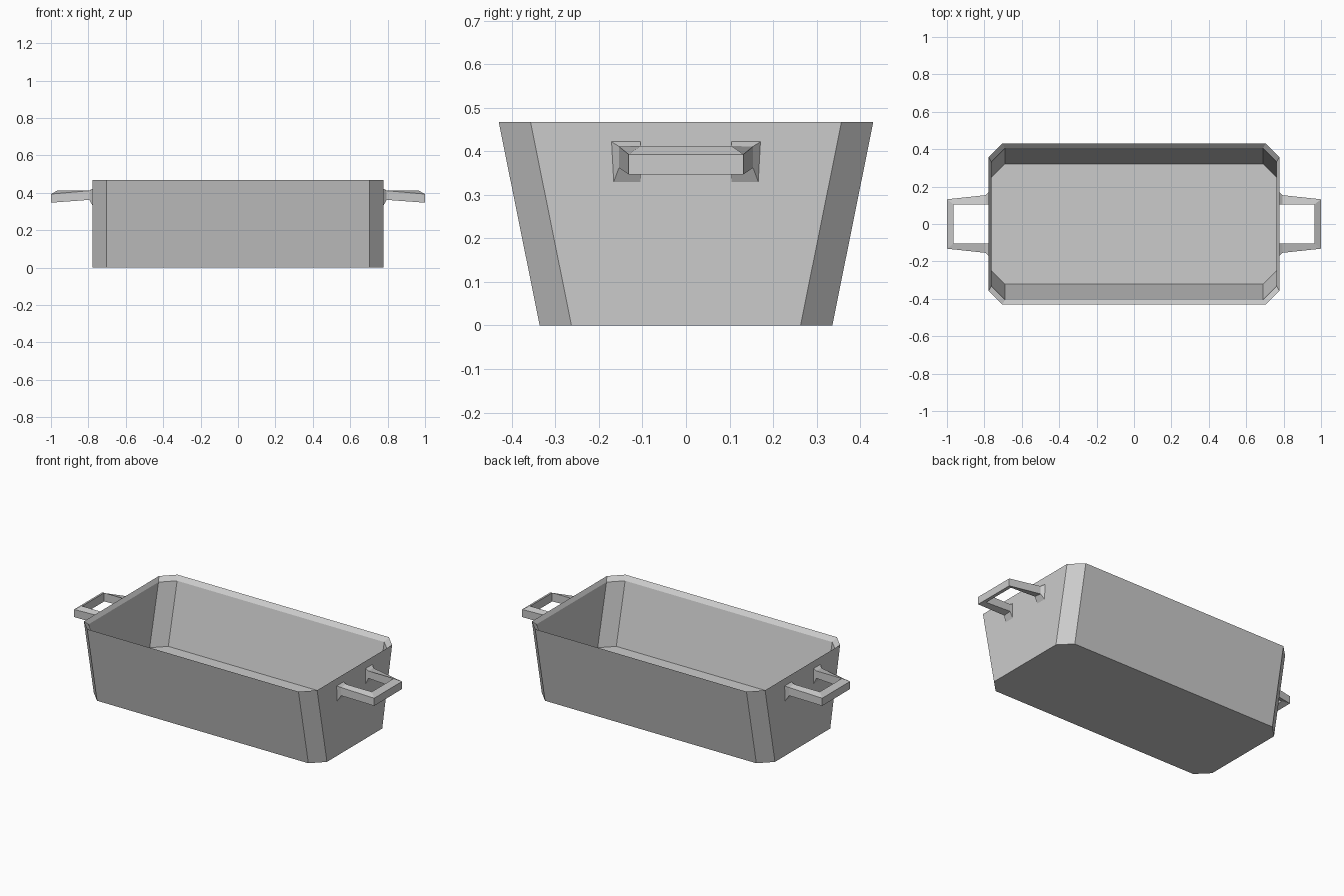
import bpy
import bmesh

if "Cube" in bpy.data.objects:
    bpy.data.objects.remove(bpy.data.objects["Cube"])


def loft(name, rings):
    """Join equal rings of points with quads and cap both ends."""
    n = len(rings[0])
    bm = bmesh.new()
    loops = [[bm.verts.new(p) for p in ring] for ring in rings]
    bm.faces.new(loops[0])
    bm.faces.new(loops[-1])
    for a, b in zip(loops, loops[1:]):
        for i in range(n):
            j = (i + 1) % n
            bm.faces.new((a[i], a[j], b[j], b[i]))
    bmesh.ops.recalc_face_normals(bm, faces=bm.faces)
    mesh = bpy.data.meshes.new(name)
    bm.to_mesh(mesh)
    bm.free()
    obj = bpy.data.objects.new(name, mesh)
    bpy.context.collection.objects.link(obj)
    return obj


def octagon(x, y, z, c=0.073):
    """Rectangle with chamfered corners."""
    return [(x, -y + c, z), (x, y - c, z), (x - c, y, z), (-x + c, y, z),
            (-x, y - c, z), (-x, -y + c, z), (-x + c, -y, z), (x - c, -y, z)]


# Tub: outer wall up, inward sloping rim, inner wall down to the floor
loft("tub", [octagon(0.777, 0.336, 0), octagon(0.777, 0.43, 0.467),
             octagon(0.763, 0.406, 0.443), octagon(0.763, 0.322, 0.08)])

# Handle sections: outer top, outer bottom, inner bottom, inner top
wall = [(0.777, 0.171, 0.422), (0.777, 0.166, 0.33),
        (0.777, 0.104, 0.33), (0.777, 0.104, 0.422)]
base = [(0.795, 0.154, 0.411), (0.795, 0.154, 0.362),
        (0.795, 0.105, 0.367), (0.795, 0.105, 0.412)]
grip = [(1.0, 0.132, 0.393), (1.0, 0.132, 0.347),
        (0.965, 0.105, 0.36), (0.965, 0.105, 0.412)]


def flip(ring, sx, sy):
    return [(sx * x, sy * y, z) for x, y, z in ring]


# One squared loop handle at each end
for name, sx in (("right_handle", 1), ("left_handle", -1)):
    path = [(wall, 1), (base, 1), (grip, 1), (grip, -1), (base, -1), (wall, -1)]
    loft(name, [flip(ring, sx, sy) for ring, sy in path])
